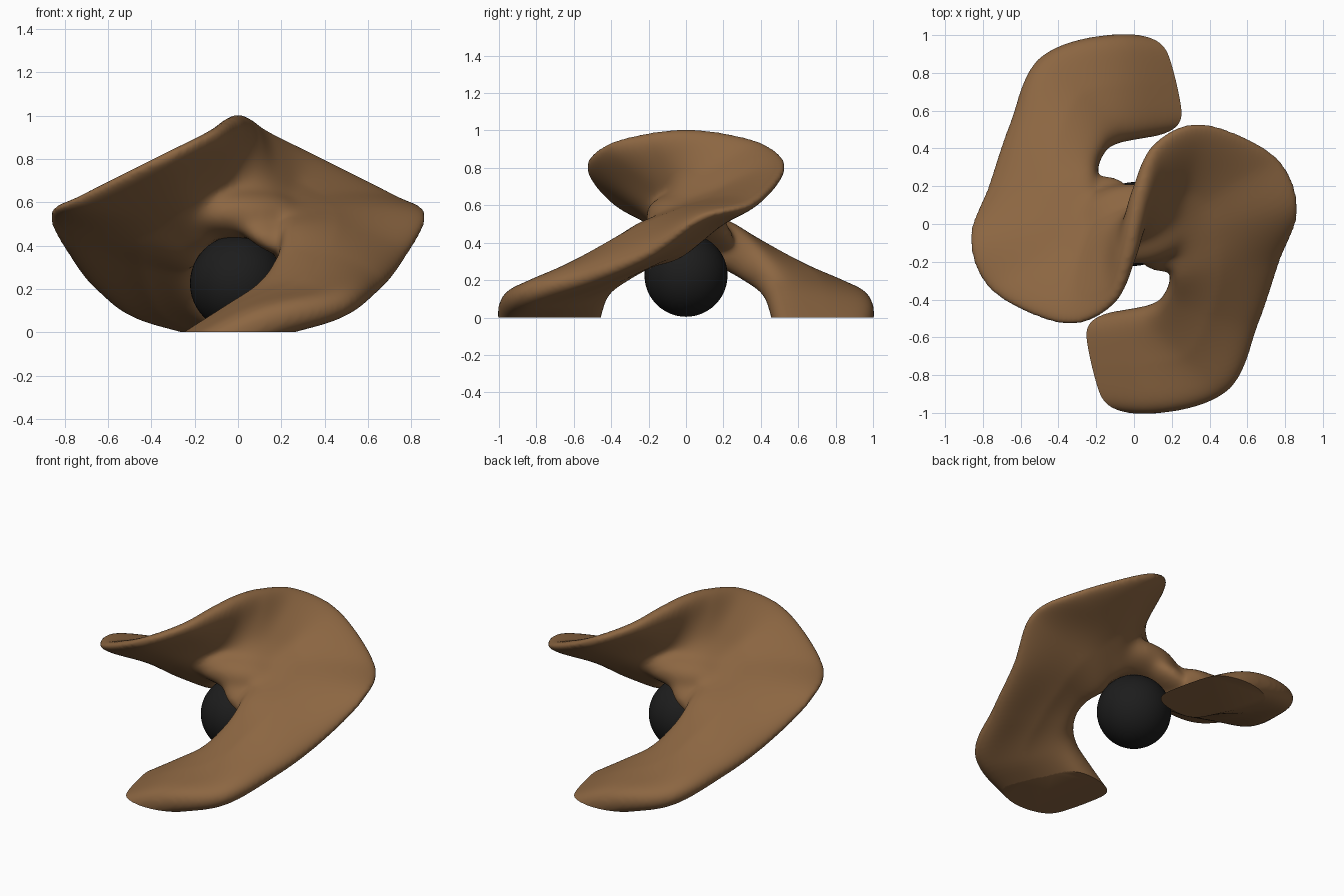
import bpy, bmesh, math
from mathutils import Vector, Matrix

if "Cube" in bpy.data.objects:
    bpy.data.objects.remove(bpy.data.objects["Cube"])


def material(name, rgb):
    m = bpy.data.materials.new(name)
    m.diffuse_color = (*rgb, 1)
    m.use_nodes = True
    m.node_tree.nodes["Principled BSDF"].inputs["Base Color"].default_value = m.diffuse_color
    return m


bronze = material("warm brown", (0.262, 0.133, 0.054))
black = material("charcoal", (0.012, 0.012, 0.012))

# Ribs of one wing, foot to crest: inner edge, middle, outer edge,
# half thickness at the inner edge, middle and outer edge
RIBS = [
    ((-.50, -.52, -.26), (-.45, -.74, -.26), (-.40, -.93, -.26), .10, .10, .10),
    ((-.03, -.45, .04), (.02, -.73, .03), (.09, -1.005, .02), .10, .10, .09),
    ((.12, -.41, .18), (.30, -.66, .15), (.50, -.88, .12), .10, .10, .07),
    ((.18, -.33, .28), (.41, -.42, .28), (.66, -.52, .21), .11, .11, .06),
    ((.19, -.25, .36), (.45, -.20, .39), (.77, -.20, .34), .13, .115, .05),
    ((.18, -.17, .40), (.44, .00, .48), (.87, .08, .535), .15, .11, .04),
    ((.16, -.12, .43), (.36, .15, .57), (.75, .36, .61), .15, .08, .04),
    ((.13, -.08, .44), (.25, .20, .64), (.37, .53, .80), .15, .07, .04),
    ((.10, -.05, .44), (.14, .11, .68), (.12, .43, .92), .15, .07, .05),
    ((.05, -.02, .44), (.06, .04, .71), (.03, .20, .985), .16, .07, .06),
    ((0, 0, .44), (0, 0, .72), (0, 0, 1.005), .16, .07, .06),
]


def half_turn(rib):
    return tuple((-p[0], -p[1], p[2]) for p in rib[:3]) + rib[3:]


ribs = RIBS + [half_turn(r) for r in reversed(RIBS[:-1])]
rows = [[c for p in r[:3] for c in p] + list(r[3:]) for r in ribs]


def rib_at(t):
    """Smooth interpolation between ribs."""
    n = len(rows) - 1
    t = min(max(t, 0), n)
    i = min(int(t), n - 1)
    f = t - i
    a, b, c, d = (rows[min(max(i + k, 0), n)] for k in (-1, 0, 1, 2))
    return [.5 * (2 * q + (r - p) * f + (2 * p - 5 * q + 4 * r - s) * f * f
                  + (3 * q - p - 3 * r + s) * f ** 3)
            for p, q, r, s in zip(a, b, c, d)]


def blend(i, m, o, v):
    return i * (1 - v) * (1 - 2 * v) + m * 4 * v * (1 - v) + o * v * (2 * v - 1)


def sheet(t, v):
    """Point on the middle of the twisted sheet."""
    r = rib_at(t)
    return blend(Vector(r[0:3]), Vector(r[3:6]), Vector(r[6:9]), v)


# Twisted two-winged body: closed rounded section swept through the ribs
STEPS, ACROSS, E = 10, 28, 0.01
bm = bmesh.new()
rings = []
for k in range((len(rows) - 1) * STEPS + 1):
    t = k / STEPS
    r = rib_at(t)
    upper, lower = [], []
    for j in range(ACROSS + 1):
        v = (1 - math.cos(math.pi * j / ACROSS)) / 2
        p = sheet(t, v)
        du = sheet(t + E, v) - sheet(t - E, v)
        dv = sheet(t, v + E) - sheet(t, v - E)
        normal = du.cross(dv).normalized()
        round_off = math.sqrt(max(0, 1 - abs(2 * v - 1) ** 7))
        if v < .5:
            h = r[9] + (r[10] - r[9]) * 2 * v
        else:
            h = r[10] + (r[11] - r[10]) * (2 * v - 1)
        upper.append(p + normal * h * round_off)
        lower.append(p - normal * h * round_off)
    rings.append([bm.verts.new(p) for p in upper + lower[-2:0:-1]])
for a, b in zip(rings, rings[1:]):
    for j in range(len(a)):
        n = (j + 1) % len(a)
        bm.faces.new((a[j], a[n], b[n], b[j]))
bm.faces.new(rings[0][::-1])
bm.faces.new(rings[-1])
bmesh.ops.recalc_face_normals(bm, faces=bm.faces[:])


# Full waist over the arch, fused with the wings
def bulge(turn, place, tilt, size):
    bmesh.ops.create_uvsphere(
        bm, u_segments=32, v_segments=16, radius=1,
        matrix=Matrix.Rotation(turn, 4, 'Z') @ Matrix.Translation(place)
        @ Matrix.Rotation(math.radians(25), 4, 'Y')
        @ Matrix.Rotation(tilt, 4, 'X') @ Matrix.Diagonal((*size, 1)))


bmesh.ops.create_uvsphere(
    bm, u_segments=32, v_segments=16, radius=1,
    matrix=Matrix.Translation((0, 0, .55)) @ Matrix.Diagonal((.30, .22, .12, 1)))
for turn in (0, math.pi):
    bulge(turn, (.18, -.06, .475), math.radians(22), (.22, .21, .085))

me = bpy.data.meshes.new("twisted_body")
bm.to_mesh(me)
bm.free()
body = bpy.data.objects.new("twisted_body", me)
bpy.context.collection.objects.link(body)
bpy.context.view_layer.objects.active = body
body.select_set(True)


def soften(iterations, group=""):
    mod = body.modifiers.new("soften", 'SMOOTH')
    mod.factor = 0.5
    mod.iterations = iterations
    mod.vertex_group = group
    bpy.ops.object.modifier_apply(modifier=mod.name)


fuse = body.modifiers.new("fuse", 'REMESH')
fuse.mode = 'VOXEL'
fuse.voxel_size = 0.013
bpy.ops.object.modifier_apply(modifier=fuse.name)
soften(14)

# Blend the waist into the wings more softly
waist = body.vertex_groups.new(name="waist")
for v in body.data.vertices:
    x, y, z = v.co
    d = math.sqrt((x / .42) ** 2 + (y / .36) ** 2 + ((z - .57) / .32) ** 2)
    if d < 1:
        waist.add([v.index], min(1, 2.5 * (1 - d)), 'REPLACE')
soften(70, "waist")

# Flat soles cut at the ground
me = body.data
bm = bmesh.new()
bm.from_mesh(me)
bmesh.ops.bisect_plane(bm, geom=bm.verts[:] + bm.edges[:] + bm.faces[:],
                       plane_co=(0, 0, 0), plane_no=(0, 0, -1),
                       clear_outer=True)
bmesh.ops.holes_fill(bm, edges=[e for e in bm.edges if e.is_boundary], sides=0)
bmesh.ops.recalc_face_normals(bm, faces=bm.faces[:])
bm.to_mesh(me)
bm.free()
me.materials.clear()
me.materials.append(bronze)

# Ball under the arch
bpy.ops.mesh.primitive_uv_sphere_add(segments=48, ring_count=24, radius=.222,
                                     location=(0, 0, .226))
ball = bpy.context.object
ball.name = "ball"
ball.data.materials.append(black)

for ob in (body, ball):
    bpy.ops.object.select_all(action='DESELECT')
    ob.select_set(True)
    bpy.context.view_layer.objects.active = ob
    bpy.ops.object.shade_smooth_by_angle(angle=math.radians(40))
